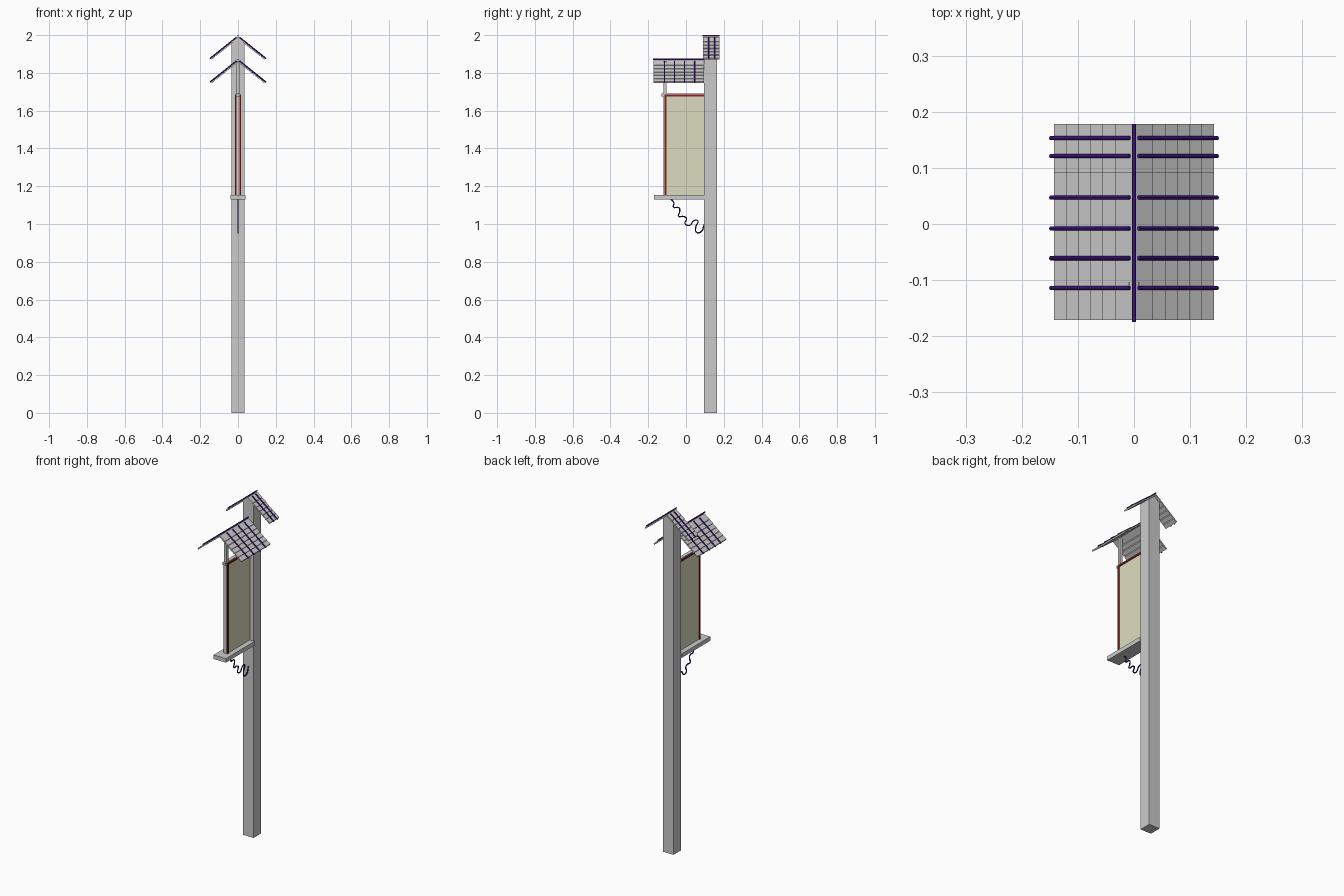
import bpy, bmesh, math
from mathutils import Vector

if "Cube" in bpy.data.objects:
    bpy.data.objects.remove(bpy.data.objects["Cube"])


def material(name, rgb):
    m = bpy.data.materials.new(name)
    m.diffuse_color = (*rgb, 1)
    m.use_nodes = True
    m.node_tree.nodes["Principled BSDF"].inputs["Base Color"].default_value = m.diffuse_color
    return m


PURPLE = material("purple_paint", (0.075, 0.01, 0.33))
RED = material("red_paint", (0.25, 0.015, 0.015))
CREAM = material("cream_paper", (0.72, 0.72, 0.52))
INK = material("dark_iron", (0.03, 0.01, 0.16))


def finish(name, bm, mat=None):
    bmesh.ops.recalc_face_normals(bm, faces=bm.faces)
    me = bpy.data.meshes.new(name)
    bm.to_mesh(me)
    bm.free()
    ob = bpy.data.objects.new(name, me)
    bpy.context.collection.objects.link(ob)
    if mat:
        me.materials.append(mat)
    return ob


def prism(bm, profile, y0, y1):
    """Extrude an x-z outline along y."""
    face = bm.faces.new([bm.verts.new((x, y0, z)) for x, z in profile])
    ext = bmesh.ops.extrude_face_region(bm, geom=[face])["geom"]
    verts = [v for v in ext if isinstance(v, bmesh.types.BMVert)]
    bmesh.ops.translate(bm, verts=verts, vec=(0, y1 - y0, 0))


def box(name, xr, yr, zr, mat=None):
    bm = bmesh.new()
    prism(bm, [(xr[0], zr[0]), (xr[1], zr[0]), (xr[1], zr[1]), (xr[0], zr[1])], *yr)
    return finish(name, bm, mat)


def rod(bm, a, b, r, sides=8):
    a, b = Vector(a), Vector(b)
    d = b - a
    mat = d.to_track_quat('Z', 'Y').to_matrix().to_4x4()
    mat.translation = (a + b) / 2
    bmesh.ops.create_cone(bm, cap_ends=True, segments=sides, radius1=r, radius2=r,
                          depth=d.length, matrix=mat)


SLOPE = 0.80


def roof(name, top, y0, y1, batten_ys):
    # overlapping shingle rows on both slopes
    bm = bmesh.new()
    edges = [0.0, 0.034, 0.056, 0.078, 0.099, 0.121, 0.143]
    base = top - 0.008
    for s in (-1, 1):
        for xa, xb in zip(edges, edges[1:]):
            za, zb = base - SLOPE * xa, base - SLOPE * xb
            prism(bm, [(s * xa, za - 0.002), (s * xb, zb + 0.001),
                       (s * (xb - 0.004), zb - 0.007), (s * xa, za - 0.010)], y0, y1)
    finish(name + "_shingles", bm)
    # painted battens and ridge pole
    bm = bmesh.new()
    for s in (-1, 1):
        for y in batten_ys:
            rod(bm, (s * 0.008, y, top - 0.005 - SLOPE * 0.008),
                (s * 0.149, y, top - 0.005 - SLOPE * 0.149), 0.0037)
    rod(bm, (0, y0 - 0.004, top - 0.0035), (0, y1, top - 0.0035), 0.0035)
    finish(name + "_battens", bm, PURPLE)


# main post with a gabled top
bm = bmesh.new()
prism(bm, [(-0.035, 0), (0.035, 0), (0.035, 1.957), (0, 1.985), (-0.035, 1.957)], 0.095, 0.165)
finish("main_post", bm)

# two small gabled roofs
roof("upper_roof", 2.0, 0.091, 0.178, (0.121, 0.153))
roof("lower_roof", 1.875, -0.171, 0.096, (-0.114, -0.061, -0.008, 0.047))

# sign supports
box("front_post", (-0.009, 0.009), (-0.118, -0.103), (1.15, 1.859))
box("top_rail", (-0.010, 0.010), (-0.130, 0.096), (1.676, 1.690))
box("bottom_shelf", (-0.040, 0.040), (-0.169, 0.096), (1.130, 1.154))

# sign board with red frame on both faces
box("sign_panel", (-0.010, 0.010), (-0.104, 0.096), (1.154, 1.677), CREAM)
for side, xr in (("left", (-0.015, -0.009)), ("right", (0.009, 0.015))):
    box(side + "_frame_upright", xr, (-0.115, -0.104), (1.154, 1.685), RED)
    box(side + "_frame_top", xr, (-0.104, 0.096), (1.675, 1.685), RED)

# wavy iron bracket under the shelf
path = [(-0.083, 1.135), (-0.064, 1.110), (-0.067, 1.090), (-0.036, 1.085), (-0.034, 1.062),
        (-0.040, 1.042), (-0.012, 1.040), (0.003, 1.028), (-0.005, 1.003), (0.018, 0.992),
        (0.042, 1.018), (0.062, 1.018), (0.052, 0.985), (0.055, 0.957), (0.078, 0.957),
        (0.097, 1.000)]
cu = bpy.data.curves.new("wavy_bracket", 'CURVE')
cu.dimensions = '3D'
cu.bevel_depth = 0.0038
cu.bevel_resolution = 1
cu.resolution_u = 4
cu.use_fill_caps = True
sp = cu.splines.new('BEZIER')
sp.bezier_points.add(len(path) - 1)
for p, (y, z) in zip(sp.bezier_points, path):
    p.co = (0, y, z)
    p.handle_left_type = p.handle_right_type = 'AUTO'
cu.materials.append(INK)
bracket = bpy.data.objects.new("wavy_bracket", cu)
bpy.context.collection.objects.link(bracket)
